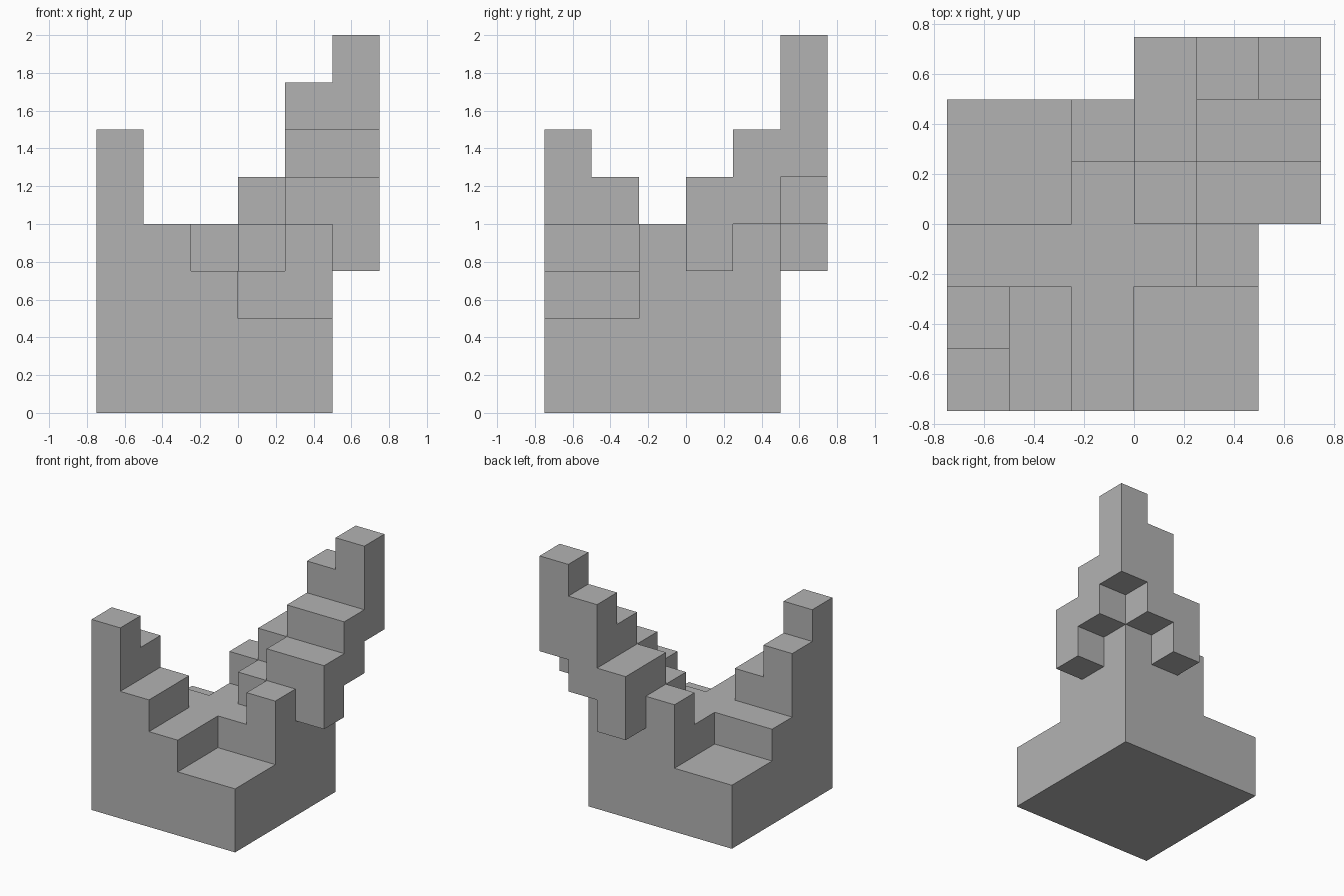
import bpy, bmesh, math
from mathutils import Vector
from itertools import product

if "Cube" in bpy.data.objects:
    bpy.data.objects.remove(bpy.data.objects["Cube"], do_unlink=True)

UNIT = 0.25
ORIGIN = Vector((-0.75, -0.75, 0))

# Blocks as (low corner, high corner), counted in steps of one unit
BLOCKS = {
    "plinth": ((0, 0, 0), (5, 5, 2)),
    "floor_along_x": ((0, 2, 2), (5, 3, 3)),
    "floor_along_y": ((2, 0, 2), (3, 5, 3)),
    "floor_short_corner": ((0, 0, 2), (2, 2, 4)),
    "floor_tall_corner": ((3, 3, 2), (5, 5, 4)),
    # short staircase
    "short_stair_middle": ((0, 1, 4), (1, 2, 5)),
    "short_stair_top": ((0, 0, 4), (1, 1, 6)),
    # tall staircase, overhanging two sides
    "tall_stair_foot_front": ((4, 2, 3), (5, 3, 4)),
    "tall_stair_foot_side": ((2, 4, 3), (3, 5, 4)),
    "tall_stair_front_tread": ((4, 3, 3), (6, 4, 5)),
    "tall_stair_side_tread": ((3, 4, 3), (4, 6, 5)),
    "tall_stair_middle": ((4, 4, 4), (6, 5, 6)),
    "tall_stair_upper": ((4, 5, 4), (5, 6, 7)),
    "tall_stair_top": ((5, 5, 5), (6, 6, 8)),
}


def filled_cells(blocks):
    cells = set()
    for low, high in blocks:
        cells.update(product(*(range(a, b) for a, b in zip(low, high))))
    return cells


def outer_shell(cells):
    """Join the blocks: keep only faces that border empty space."""
    bm = bmesh.new()
    for cell in cells:
        for axis, side in product(range(3), (0, 1)):
            neighbour = list(cell)
            neighbour[axis] += 2 * side - 1
            if tuple(neighbour) in cells:
                continue
            u, v = (axis + 1) % 3, (axis + 2) % 3
            ring = []
            for du, dv in ((0, 0), (1, 0), (1, 1), (0, 1)):
                p = Vector(cell)
                p[axis] += side
                p[u] += du
                p[v] += dv
                ring.append(bm.verts.new(ORIGIN + p * UNIT))
            bm.faces.new(ring if side else ring[::-1])
    bmesh.ops.remove_doubles(bm, verts=bm.verts, dist=UNIT / 100)
    bmesh.ops.dissolve_limit(bm, angle_limit=math.radians(1),
                             verts=bm.verts, edges=bm.edges)
    return bm


# Plain grey finish
grey = bpy.data.materials.new("plain_grey")
grey.use_nodes = True
colour = (0.45, 0.45, 0.45, 1)
grey.diffuse_color = colour
grey.node_tree.nodes["Principled BSDF"].inputs["Base Color"].default_value = colour

# One solid stepped block
mesh = bpy.data.meshes.new("stepped_block")
shell = outer_shell(filled_cells(BLOCKS.values()))
shell.to_mesh(mesh)
shell.free()
mesh.materials.append(grey)
block = bpy.data.objects.new("stepped_block", mesh)
bpy.context.collection.objects.link(block)
